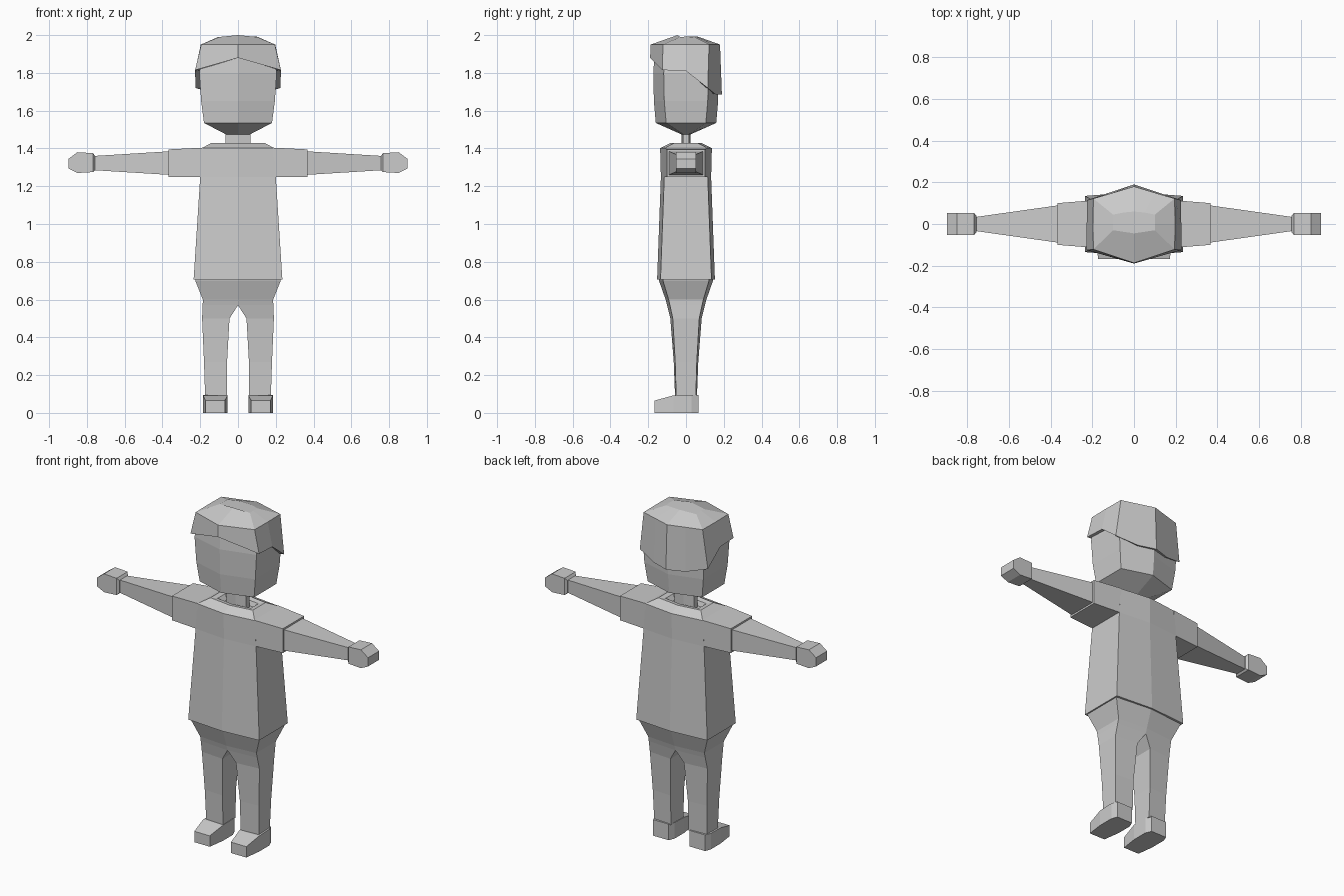
import bpy, bmesh

grey = bpy.data.materials.new("plain grey")
grey.diffuse_color = (0.6, 0.6, 0.6, 1)


def loft(name, rings, start=True, end=True, mirror=False):
    """Skin a list of equal-length rings; optionally add a mirrored copy."""
    bm = bmesh.new()
    for s in ((1, -1) if mirror else (1,)):
        loops = [[bm.verts.new((s * x, y, z)) for x, y, z in r] for r in rings]
        n = len(loops[0])
        for a, b in zip(loops, loops[1:]):
            for i in range(n):
                j = (i + 1) % n
                bm.faces.new((a[i], a[j], b[j], b[i]))
        if start:
            bm.faces.new(loops[0])
        if end:
            bm.faces.new(loops[-1])
    bmesh.ops.recalc_face_normals(bm, faces=bm.faces)
    me = bpy.data.meshes.new(name)
    bm.to_mesh(me)
    bm.free()
    me.materials.append(grey)
    ob = bpy.data.objects.new(name, me)
    bpy.context.collection.objects.link(ob)
    return ob


def full(half):
    """Complete a right-hand outline running from front centre to back centre."""
    return half + [(-x, y, z) for x, y, z in half[-2:0:-1]]


def hexagon(z, w, side, mid, shift=0.0):
    """Six-sided section: flat sides, ridge at front and back centre."""
    return full([(0, shift - mid, z), (w, shift - side, z),
                 (w, shift + side, z), (0, shift + mid, z)])


def box_x(x, y, z0, z1):
    return [(x, -y, z0), (x, y, z0), (x, y, z1), (x, -y, z1)]


def box_y(y, x0, x1, z):
    return [(x0, y, 0), (x1, y, 0), (x1, y, z), (x0, y, z)]


def leg(z, x0, x1, inner, outer):
    return [(x0, -inner, z), (x1, -outer, z), (x1, outer, z), (x0, inner, z)]


# head and neck
loft("head", [hexagon(1.475, 0.065, 0.015, 0.025),
              hexagon(1.535, 0.18, 0.105, 0.16),
              hexagon(1.65, 0.195, 0.115, 0.17),
              hexagon(1.80, 0.205, 0.118, 0.173),
              hexagon(1.93, 0.185, 0.11, 0.165)])
loft("neck", [hexagon(1.39, 0.065, 0.015, 0.025),
              hexagon(1.48, 0.065, 0.015, 0.025)])

# hair cap with a hem that drops towards the back
hem = [(0, -0.19, 1.88), (0.227, -0.125, 1.815), (0.227, 0, 1.81),
       (0.225, 0.115, 1.72), (0.105, 0.155, 1.687), (0, 0.19, 1.685)]
inner_hem = [(x * 0.87, y * 0.88, z + 0.005) for x, y, z in hem]
rim = [(0, -0.187, 1.95), (0.195, -0.122, 1.95), (0.197, 0, 1.95),
       (0.195, 0.122, 1.95), (0.1, 0.15, 1.95), (0, 0.18, 1.95)]
crown = [(0, -0.045, 2.0), (0.1, -0.03, 1.99), (0.1, 0, 1.992),
         (0.1, 0.045, 1.988), (0.05, 0.055, 1.992), (0, 0.06, 1.993)]
loft("hair", [full(r) for r in (inner_hem, hem, rim, crown)], start=False)

# shirt body with a sunken collar
loft("shirt", [hexagon(0.705, 0.235, 0.135, 0.153),
               hexagon(1.25, 0.20, 0.115, 0.133),
               hexagon(1.402, 0.19, 0.114, 0.137),
               hexagon(1.43, 0.14, 0.06, 0.08),
               hexagon(1.425, 0.11, 0.035, 0.05),
               hexagon(1.40, 0.09, 0.025, 0.04)])
loft("sleeves", [box_x(0.185, 0.115, 1.25, 1.404),
                 box_x(0.367, 0.10, 1.25, 1.395)], mirror=True)

# arms and hands
loft("arms", [box_x(0.36, 0.09, 1.26, 1.385),
              box_x(0.765, 0.033, 1.285, 1.36)], mirror=True)
loft("hands", [box_x(0.757, 0.04, 1.285, 1.36),
               box_x(0.767, 0.052, 1.275, 1.375),
               box_x(0.85, 0.052, 1.27, 1.38),
               box_x(0.897, 0.052, 1.293, 1.345)], mirror=True)

# trousers
loft("trousers", [leg(0.72, 0, 0.226, 0.143, 0.122),
                  leg(0.70, 0, 0.226, 0.143, 0.122),
                  leg(0.60, 0, 0.186, 0.108, 0.092),
                  leg(0.57, 0, 0.187, 0.10, 0.085),
                  leg(0.50, 0.045, 0.19, 0.083, 0.07),
                  leg(0.27, 0.058, 0.18, 0.065, 0.057),
                  leg(0.09, 0.058, 0.174, 0.058, 0.052)], mirror=True)

# shoes
loft("shoes", [box_y(-0.167, 0.07, 0.172, 0.065),
               box_y(-0.065, 0.055, 0.185, 0.093),
               box_y(0.03, 0.055, 0.185, 0.096),
               box_y(0.065, 0.07, 0.172, 0.096)], mirror=True)
